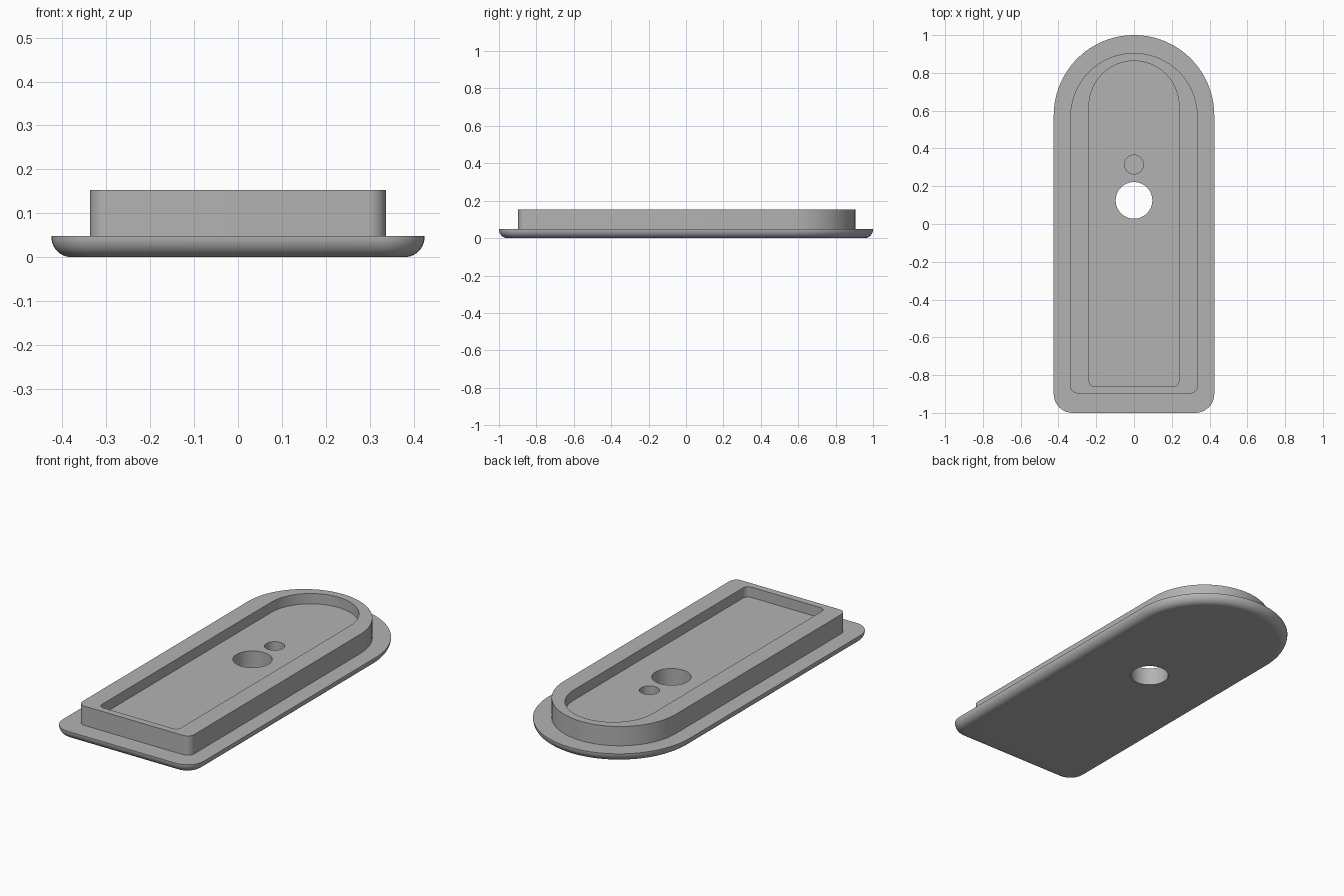
import bpy, bmesh
from math import sin, cos, pi, radians

cube = bpy.data.objects.get("Cube")
if cube:
    bpy.data.objects.remove(cube)

grey = bpy.data.materials.new("plain grey")
grey.use_nodes = True
colour = (0.45, 0.45, 0.45, 1)
grey.diffuse_color = colour
grey.node_tree.nodes["Principled BSDF"].inputs["Base Color"].default_value = colour


def arc(cx, cy, r, start, end, steps):
    angles = [radians(start + (end - start) * i / steps) for i in range(steps + 1)]
    return [(cx + r * cos(a), cy + r * sin(a)) for a in angles]


def arch(half, back, front, corner, inset=0):
    """Outline with a round back end and two rounded front corners."""
    h, c = half - inset, corner - inset
    x, y = half - corner, front + corner
    return (arc(0, back - half, h, 0, 180, 64)
            + arc(-x, y, c, 180, 270, 10) + arc(x, y, c, 270, 360, 10))


bm = bmesh.new()


def loop(points, z):
    return [bm.verts.new((x, y, z)) for x, y in points]


def bridge(a, b):
    for i in range(len(a)):
        j = (i + 1) % len(a)
        bm.faces.new((a[i], a[j], b[j], b[i]))


def fill(*loops):
    """Flat face bounded by the first loop, with the others as holes."""
    edges = []
    for vs in loops:
        for i in range(len(vs)):
            pair = (vs[i - 1], vs[i])
            edges.append(bm.edges.get(pair) or bm.edges.new(pair))
    bmesh.ops.triangle_fill(bm, use_beauty=True, use_dissolve=False, edges=edges)


flange = (0.425, 1.0, -1.0, 0.1)
rim = (0.337, 0.905, -0.897, 0.04)
pocket = (0.238, 0.863, -0.86, 0.03)
flange_z, rim_z, floor_z, blind_z = 0.048, 0.153, 0.097, 0.04
fillet = 0.046

# Flange with a rounded lower edge
skin = []
for i in range(11):
    a = pi / 2 * i / 10
    skin.append(loop(arch(*flange, inset=fillet * (1 - sin(a))), fillet * (1 - cos(a))))
skin.append(loop(arch(*flange), flange_z))

# Raised rim and recessed pocket
skin += [loop(arch(*rim), flange_z), loop(arch(*rim), rim_z),
         loop(arch(*pocket), rim_z), loop(arch(*pocket), floor_z)]
for a, b in zip(skin, skin[1:]):
    bridge(a, b)

# Through hole and small blind hole
big = arc(0, 0.125, 0.097, 0, 360, 64)[:-1]
small = arc(0, 0.315, 0.05, 0, 360, 48)[:-1]
big_top, big_bottom = loop(big, floor_z), loop(big, 0)
small_top, small_bottom = loop(small, floor_z), loop(small, blind_z)
bridge(big_top, big_bottom)
bridge(small_top, small_bottom)
fill(skin[-1], big_top, small_top)
fill(skin[0], big_bottom)
bm.faces.new(small_bottom)

bmesh.ops.recalc_face_normals(bm, faces=bm.faces)
mesh = bpy.data.meshes.new("flanged_tray")
bm.to_mesh(mesh)
bm.free()
mesh.materials.append(grey)
tray = bpy.data.objects.new("flanged_tray", mesh)
bpy.context.collection.objects.link(tray)
bpy.ops.object.select_all(action="DESELECT")
tray.select_set(True)
bpy.context.view_layer.objects.active = tray
bpy.ops.object.shade_smooth_by_angle(angle=radians(30))
